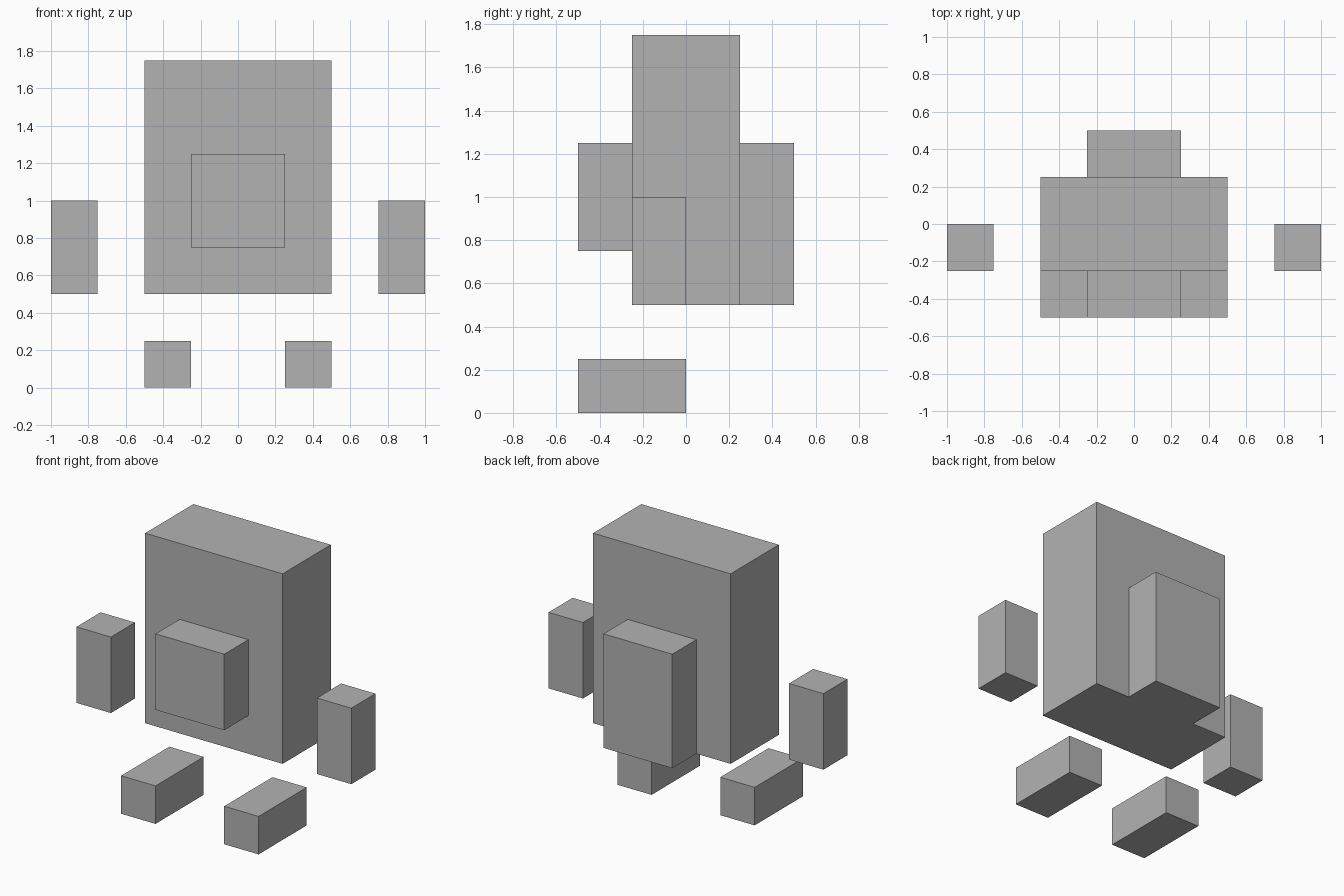
import bpy
import bmesh
from mathutils import Vector

cube = bpy.data.objects.get("Cube")
if cube:
    bpy.data.objects.remove(cube, do_unlink=True)

# Single plain grey
grey = bpy.data.materials.new("plain_grey")
grey.use_nodes = True
colour = (0.45, 0.45, 0.45, 1)
grey.diffuse_color = colour
grey.node_tree.nodes["Principled BSDF"].inputs["Base Color"].default_value = colour


def box(name, low, high):
    """Axis-aligned block between two opposite corners."""
    low, high = Vector(low), Vector(high)
    centre, size = (low + high) / 2, high - low
    bm = bmesh.new()
    bmesh.ops.create_cube(bm, size=1)
    bmesh.ops.scale(bm, vec=size, verts=bm.verts)
    mesh = bpy.data.meshes.new(name)
    bm.to_mesh(mesh)
    bm.free()
    mesh.materials.append(grey)
    obj = bpy.data.objects.new(name, mesh)
    obj.location = centre
    bpy.context.collection.objects.link(obj)
    return obj


# Torso with front block and back pack
box("body", (-0.5, -0.25, 0.5), (0.5, 0.25, 1.75))
box("front_block", (-0.25, -0.5, 0.75), (0.25, -0.25, 1.25))
box("back_pack", (-0.25, 0.25, 0.5), (0.25, 0.5, 1.25))

# Floating hands and feet on both sides
for side, s in (("left", 1), ("right", -1)):
    hand_x = sorted((s * 0.75, s * 1.0))
    foot_x = sorted((s * 0.25, s * 0.5))
    box(side + "_hand", (hand_x[0], -0.25, 0.5), (hand_x[1], 0, 1))
    box(side + "_foot", (foot_x[0], -0.5, 0), (foot_x[1], 0, 0.25))
